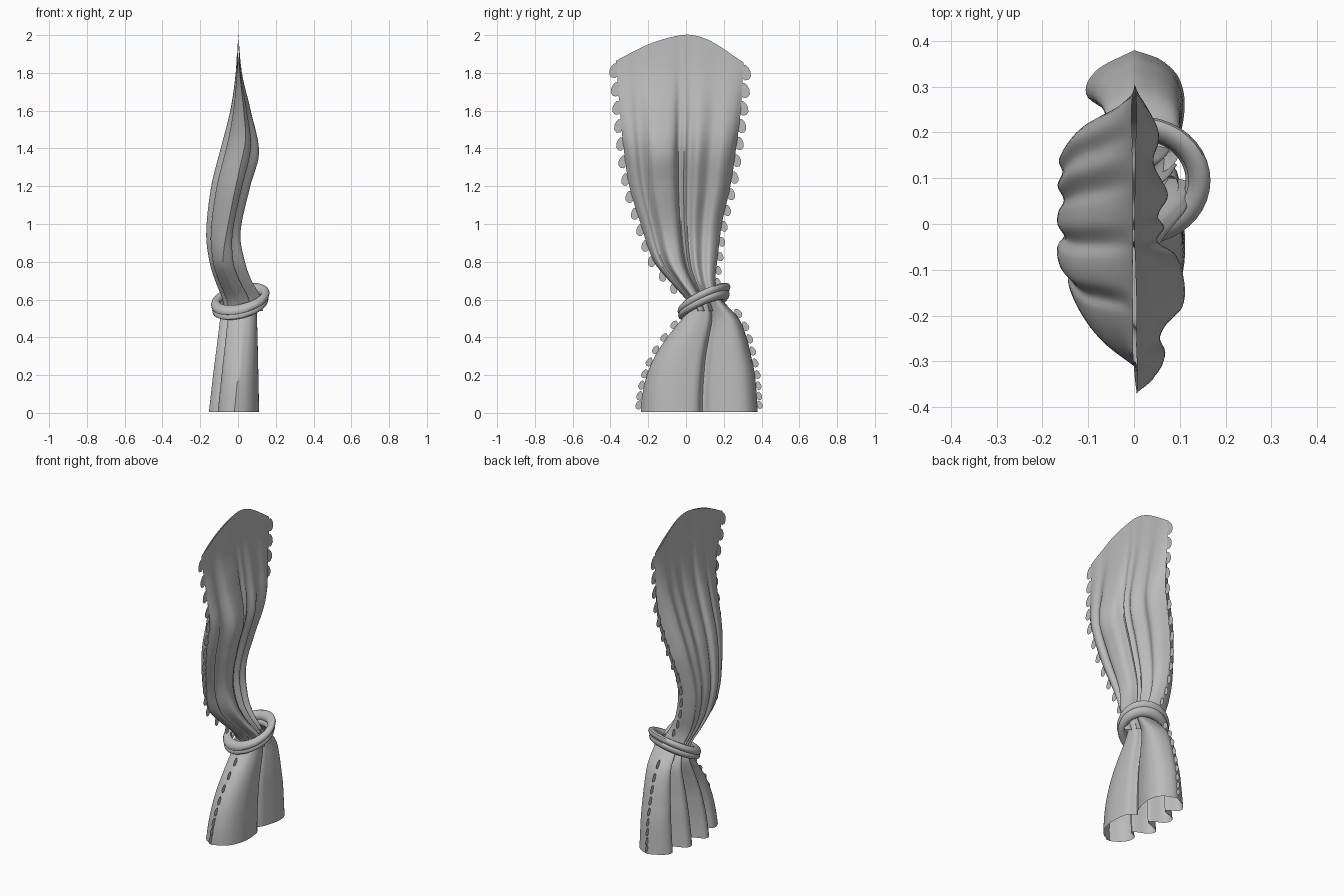
import bpy, bmesh
from math import sin, cos, pi, atan2, radians
from mathutils import Vector, Matrix

cube = bpy.data.objects.get("Cube")
if cube:
    bpy.data.objects.remove(cube)

fabric = bpy.data.materials.new("grey_fabric")
fabric.use_nodes = True
grey = (0.5, 0.5, 0.5, 1)
fabric.diffuse_color = grey
fabric.node_tree.nodes["Principled BSDF"].inputs["Base Color"].default_value = grey


def curve(*pairs):
    """Smooth function through (position, value) pairs in rising order."""
    def slope(i):
        a, b = pairs[max(i - 1, 0)], pairs[min(i + 1, len(pairs) - 1)]
        return (b[1] - a[1]) / (b[0] - a[0])

    def value(p):
        p = min(max(p, pairs[0][0]), pairs[-1][0])
        i = 0
        while i < len(pairs) - 2 and p > pairs[i + 1][0]:
            i += 1
        (a, va), (b, vb) = pairs[i], pairs[i + 1]
        d = b - a
        t = (p - a) / d
        s = t * t * (3 - 2 * t)
        ease = t * (1 - t)
        return va + (vb - va) * s + d * ease * ((1 - t) * slope(i) - t * slope(i + 1))
    return value


def finish(name, bm, smooth=True):
    mesh = bpy.data.meshes.new(name)
    bm.to_mesh(mesh)
    bm.free()
    obj = bpy.data.objects.new(name, mesh)
    bpy.context.scene.collection.objects.link(obj)
    mesh.materials.append(fabric)
    if smooth:
        bpy.ops.object.select_all(action='DESELECT')
        obj.select_set(True)
        bpy.context.view_layer.objects.active = obj
        bpy.ops.object.shade_smooth_by_angle(angle=radians(50))
    return obj


def surface(name, point, cols, rows, closed_rows=False):
    """Tube of quads over point(u, v), closed around u."""
    bm = bmesh.new()
    nv = rows + (not closed_rows)
    grid = [[bm.verts.new(point(i / cols, j / rows)) for i in range(cols)] for j in range(nv)]
    for j in range(rows):
        for i in range(cols):
            k, l = (i + 1) % cols, (j + 1) % nv
            bm.faces.new((grid[j][i], grid[j][k], grid[l][k], grid[l][i]))
    return finish(name, bm)


def around(u):
    """Split a trip around the cloth into a side and a front-to-back position."""
    return (u * 2, True) if u <= .5 else (2 - u * 2, False)


# Upper drape: two layers of pleats joined at a front and a back seam
top_z = curve((0, 1.865), (.25, 1.95), (.47, 1.995), (.6, 2), (.75, 1.965), (1, 1.855))
upper_front = curve((.54, .03), (.6, 0), (.7, -.09), (.8, -.17), (1, -.24), (1.2, -.3),
                    (1.4, -.33), (1.6, -.35), (1.86, -.37))
upper_back = curve((.54, .18), (.62, .165), (.7, .155), (.8, .165), (1, .19), (1.2, .235),
                   (1.4, .265), (1.6, .29), (1.86, .305))
front_seam = curve((.54, .02), (.6, 0), (.7, -.05), (.8, -.08), (1.06, -.04), (1.3, .01),
                   (1.45, .04), (1.6, .03), (1.8, .01), (2, 0))
back_seam = curve((.54, .02), (.62, 0), (.8, -.08), (1, -.105), (1.15, -.08), (1.3, -.04),
                  (1.5, 0), (2, 0))
fold_low = curve((.54, -.07), (.6, -.08), (.7, -.12), (.8, -.15), (.95, -.167), (1.2, -.14),
                 (1.4, -.09), (1.6, -.04), (1.8, -.012), (2, -.002))
fold_high = curve((.54, .125), (.62, .11), (.7, .065), (.8, .03), (.95, .008), (1.2, .06),
                  (1.38, .106), (1.6, .065), (1.8, .02), (2, .002))
left_pleats = curve((0, 0), (.04, .35), (.09, .5), (.14, .35), (.18, .5), (.25, 1), (.38, 1),
                    (.45, .8), (.49, .4), (.54, .6), (.58, .45), (.66, .7), (.77, .4),
                    (.87, .55), (.95, .35), (1, 0))
right_pleats = curve((0, 0), (.08, .42), (.16, .65), (.24, .76), (.28, .72), (.34, .96),
                     (.43, 1), (.48, .82), (.55, 1), (.62, .97), (.68, .82), (.76, 1),
                     (.83, .85), (.9, .95), (.96, .6), (1, 0))


def drape_edge(u, z):
    return Vector((front_seam(z) + u * (back_seam(z) - front_seam(z)),
                   upper_front(z) + u * (upper_back(z) - upper_front(z)), z))


def drape_point(u, v):
    u, left = around(u)
    p = drape_edge(u, .54 + v * (top_z(u) - .54))
    fold, pleats = (fold_high, left_pleats) if left else (fold_low, right_pleats)
    p.x += (fold(p.z) - p.x) * pleats(u)
    return p


surface("upper_drape", drape_point, 160, 44)

# Lower skirt: closed flare with two broad folds on the left, four pleats on the right
lower_front = curve((0, -.24), (.1, -.23), (.2, -.207), (.3, -.165), (.4, -.1), (.5, -.02),
                    (.56, .02), (.62, .04))
lower_back = curve((0, .38), (.2, .365), (.3, .345), (.4, .32), (.5, .28), (.56, .225),
                   (.62, .17))
skirt_low = curve((0, -.147), (.2, -.125), (.4, -.1), (.62, -.075))
skirt_high = curve((0, .11), (.4, .102), (.62, .095))
broad = curve((0, 0), (.04, .45), (.12, .8), (.25, 1), (.42, .97), (.49, .82), (.525, .5),
              (.6, .75), (.78, 1), (.9, .9), (.97, .5), (1, 0))
narrow = curve((0, 0), (.05, .4), (.12, .65), (.2, .65), (.26, .25), (.33, .9), (.42, 1),
               (.5, .25), (.58, .85), (.68, .9), (.75, .25), (.84, .7), (.93, .55), (1, 0))


def skirt_edge(u, z):
    return Vector(((1 - u) * (.1 * z - .02),
                   lower_front(z) + u * (lower_back(z) - lower_front(z)), z))


def skirt_point(u, v):
    u, left = around(u)
    p = skirt_edge(u, .006 + .61 * v)
    fold, pleats = (skirt_high, broad) if left else (skirt_low, narrow)
    p.x += (fold(p.z) - p.x) * pleats(u)
    return p


surface("lower_skirt", skirt_point, 144, 20)


# Tie-back cord: two tilted loops
def cord(name, height, tilt_x, tilt_y, width, depth):
    def point(u, v):
        a, b = 2 * pi * u, 2 * pi * v
        r = .024 * cos(b)
        x, y = (width + r) * cos(a), (depth + r) * sin(a)
        return Vector((.012 + x, .095 + y, height + tilt_x * x + tilt_y * y + .024 * sin(b)))
    surface(name, point, 40, 10, True)


cord("upper_cord", .603, .2, .46, .131, .116)
cord("lower_cord", .572, .2, .42, .125, .113)


# Fringe: flat leaf tabs hanging along each edge
def fringe(name, seam, u, low, high, count, small, large):
    bm = bmesh.new()
    side = 2 * u - 1
    for i in range(count):
        t = i / (count - 1)
        z = low + (high - low) * t ** 1.12
        size = small + (large - small) * t
        run = seam(u, z + .01) - seam(u, z - .01)
        lean = atan2(-run.y, run.z) * .6 + side * .2
        place = Matrix.Translation(seam(u, z)) @ Matrix.Rotation(lean, 4, 'X')
        ring = []
        for k in range(10):
            a = 2 * pi * k / 10
            w = size * (.32 - .08 * sin(a))
            ring.append(bm.verts.new(place @ Vector((0, side * (.013 + w * cos(a)),
                                                     size * .5 * sin(a)))))
        bm.faces.new(ring)
    finish(name, bm, smooth=False)


fringe("upper_front_fringe", drape_edge, 0, .66, 1.81, 14, .055, .08)
fringe("upper_back_fringe", drape_edge, 1, .69, 1.8, 14, .045, .085)
fringe("lower_front_fringe", skirt_edge, 0, .04, .46, 8, .052, .05)
fringe("lower_back_fringe", skirt_edge, 1, .04, .52, 9, .045, .055)
